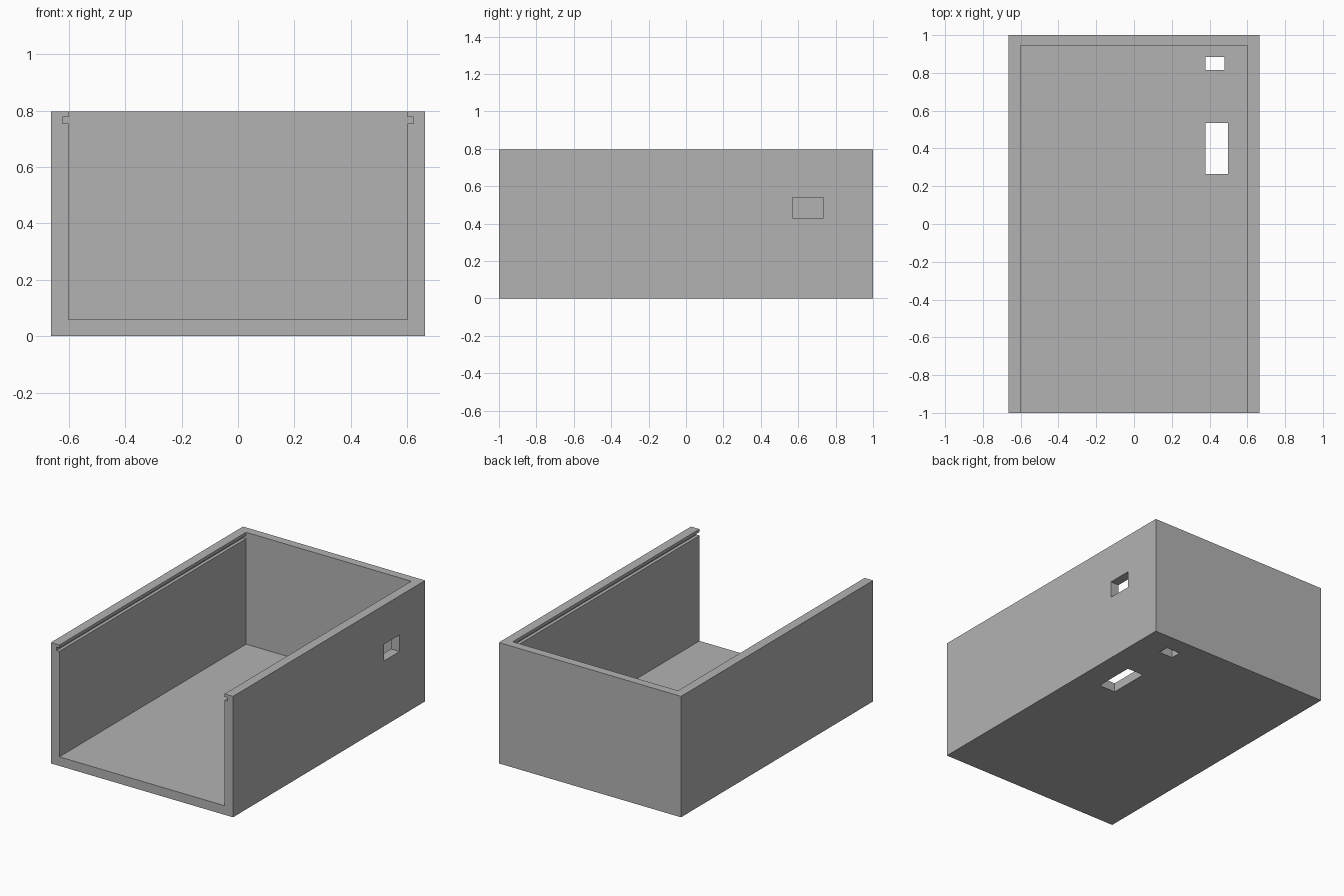
import bpy
import bmesh

default = bpy.data.objects.get("Cube")
if default:
    bpy.data.objects.remove(default, do_unlink=True)

WIDTH, DEPTH, HEIGHT = 1.328, 2.0, 0.797
INNER_X, SLOT_X = 0.602, 0.623
FLOOR, SLOT_LOW, SLOT_HIGH = 0.06, 0.755, 0.777
BACK_INNER = 0.944
OVER = 0.1  # how far cutters reach past the shell

grey = bpy.data.materials.new("plain grey")
grey.use_nodes = True
colour = (0.45, 0.45, 0.45, 1)
grey.diffuse_color = colour
grey.node_tree.nodes["Principled BSDF"].inputs["Base Color"].default_value = colour


def extrude_profile(name, points, y0, y1):
    """Extrude an x-z outline along y."""
    bm = bmesh.new()
    face = bm.faces.new([bm.verts.new((x, y0, z)) for x, z in points])
    result = bmesh.ops.extrude_face_region(bm, geom=[face])
    moved = [v for v in result["geom"] if isinstance(v, bmesh.types.BMVert)]
    bmesh.ops.translate(bm, verts=moved, vec=(0, y1 - y0, 0))
    bmesh.ops.recalc_face_normals(bm, faces=bm.faces)
    mesh = bpy.data.meshes.new(name)
    bm.to_mesh(mesh)
    bm.free()
    mesh.materials.append(grey)
    obj = bpy.data.objects.new(name, mesh)
    bpy.context.collection.objects.link(obj)
    return obj


def block(name, x0, x1, y0, y1, z0, z1):
    return extrude_profile(name, [(x0, z0), (x1, z0), (x1, z1), (x0, z1)], y0, y1)


# Outer body
case = block("open_case", -WIDTH / 2, WIDTH / 2, -DEPTH / 2, DEPTH / 2, 0, HEIGHT)

# Cavity open at front and top, with a sliding-lid slot in each side wall
half = [(INNER_X, FLOOR), (INNER_X, SLOT_LOW), (SLOT_X, SLOT_LOW),
        (SLOT_X, SLOT_HIGH), (INNER_X, SLOT_HIGH), (INNER_X, HEIGHT + OVER)]
outline = half + [(-x, z) for x, z in reversed(half)]
cutters = [
    extrude_profile("cavity_cutter", outline, -DEPTH / 2 - OVER, BACK_INNER),
    # Side window, large floor opening and small floor opening
    block("side_window_cutter", 0.55, WIDTH / 2 + OVER, 0.57, 0.735, 0.43, 0.54),
    block("large_floor_cutter", 0.378, 0.498, 0.265, 0.535, -OVER, 0.2),
    block("small_floor_cutter", 0.378, 0.478, 0.815, 0.885, -OVER, 0.2),
]

for cutter in cutters:
    cutter.hide_render = True
    cut = case.modifiers.new(cutter.name, "BOOLEAN")
    cut.operation = "DIFFERENCE"
    cut.solver = "EXACT"
    cut.object = cutter

# Bake the cuts and discard the cutters
graph = bpy.context.evaluated_depsgraph_get()
final = bpy.data.meshes.new_from_object(case.evaluated_get(graph))
case.modifiers.clear()
case.data = final
for cutter in cutters:
    bpy.data.objects.remove(cutter, do_unlink=True)
